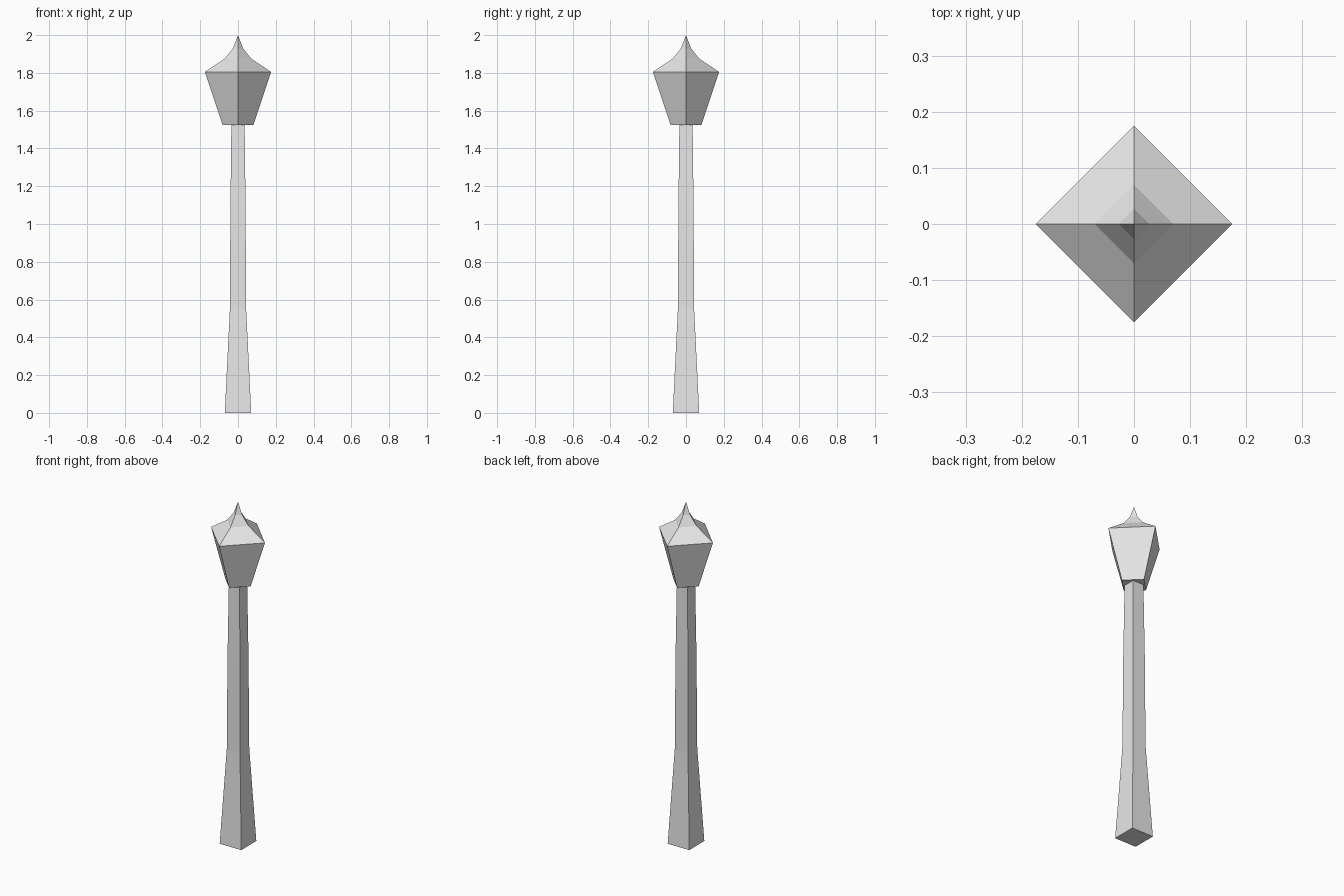
import bpy
import bmesh
from math import cos, sin, pi, sqrt

if "Cube" in bpy.data.objects:
    bpy.data.objects.remove(bpy.data.objects["Cube"], do_unlink=True)

grey = bpy.data.materials.new("light_grey")
grey.use_nodes = True
grey.diffuse_color = (0.8, 0.8, 0.8, 1)
grey.node_tree.nodes["Principled BSDF"].inputs["Base Color"].default_value = (0.8, 0.8, 0.8, 1)


def square_loft(name, profile, turn):
    """Loft four-sided rings through (corner radius, height) pairs, with closed ends."""
    bm = bmesh.new()
    rings = []
    for radius, z in profile:
        if radius == 0:
            rings.append([bm.verts.new((0, 0, z))] * 4)
        else:
            rings.append([bm.verts.new((radius * cos(turn + i * pi / 2),
                                        radius * sin(turn + i * pi / 2), z))
                          for i in range(4)])
    for low, high in zip(rings, rings[1:]):
        for i in range(4):
            j = (i + 1) % 4
            corners = [low[i], low[j], high[j], high[i]]
            bm.faces.new(list(dict.fromkeys(corners)))
    bm.faces.new(rings[0][::-1])
    if profile[-1][0]:
        bm.faces.new(rings[-1])
    bmesh.ops.recalc_face_normals(bm, faces=bm.faces)
    mesh = bpy.data.meshes.new(name)
    bm.to_mesh(mesh)
    bm.free()
    mesh.materials.append(grey)
    obj = bpy.data.objects.new(name, mesh)
    bpy.context.collection.objects.link(obj)
    return obj


# Tapered square post, its faces aligned with the axes
post = [(0.07, 0), (0.043, 0.55), (0.04, 1.1), (0.035, 1.525)]
square_loft("post", [(half * sqrt(2), z) for half, z in post], pi / 4)

# Lantern body flaring up to the eaves, then a concave pointed roof, turned to a diamond
square_loft("lantern", [(0.082, 1.525), (0.175, 1.805), (0.07, 1.875),
                        (0.027, 1.93), (0, 2.0)], 0)
